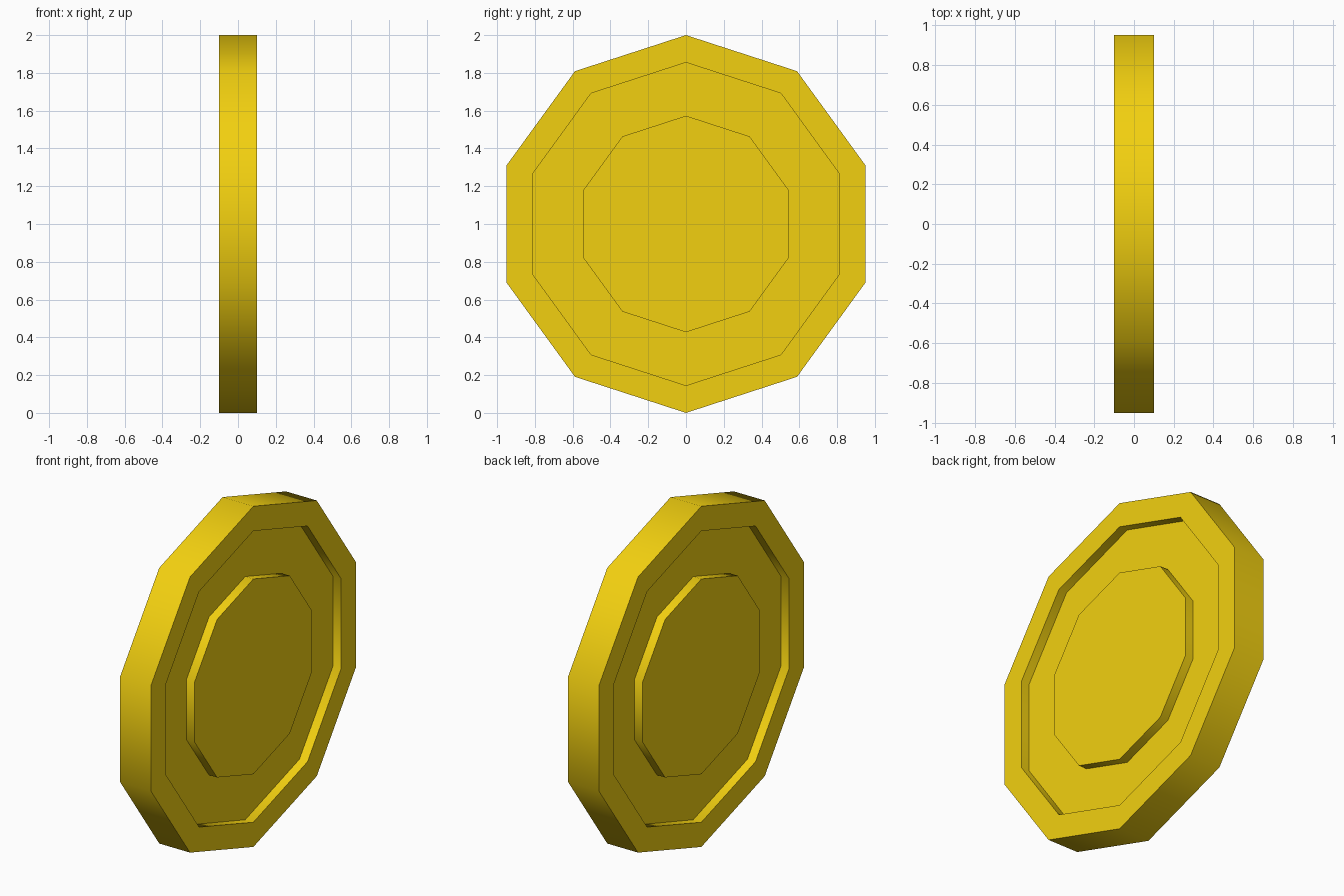
import bpy, bmesh, math
from math import sin, cos, pi

if "Cube" in bpy.data.objects:
    bpy.data.objects.remove(bpy.data.objects["Cube"])

SIDES = 10
# (x, radius) from the centre of one face, over the rim, to the other face
half = [(0.1, 0.573), (0.047, 0.573), (0.047, 0.855), (0.1, 0.855), (0.1, 1.0)]
profile = half + [(-x, r) for x, r in reversed(half)]

# Coin: ten-sided lathe around the x axis, with a groove on both faces
bm = bmesh.new()
rings = []
for x, r in profile:
    rings.append([bm.verts.new((x, r * sin(2 * pi * i / SIDES), 1 + r * cos(2 * pi * i / SIDES)))
                  for i in range(SIDES)])
for a, b in zip(rings, rings[1:]):
    for i in range(SIDES):
        j = (i + 1) % SIDES
        bm.faces.new((a[i], a[j], b[j], b[i]))

# Raised centre discs
bm.faces.new(rings[0])
bm.faces.new(rings[-1])
bmesh.ops.recalc_face_normals(bm, faces=bm.faces)

mesh = bpy.data.meshes.new("coin")
bm.to_mesh(mesh)
bm.free()
coin = bpy.data.objects.new("coin", mesh)
bpy.context.collection.objects.link(coin)

# Gold colour
gold = bpy.data.materials.new("gold")
gold.diffuse_color = (0.89, 0.63, 0.005, 1)
gold.use_nodes = True
gold.node_tree.nodes["Principled BSDF"].inputs["Base Color"].default_value = gold.diffuse_color
mesh.materials.append(gold)

# Smooth around the rim, sharp at the face edges
bpy.context.view_layer.objects.active = coin
coin.select_set(True)
bpy.ops.object.shade_smooth_by_angle(angle=math.radians(40))
